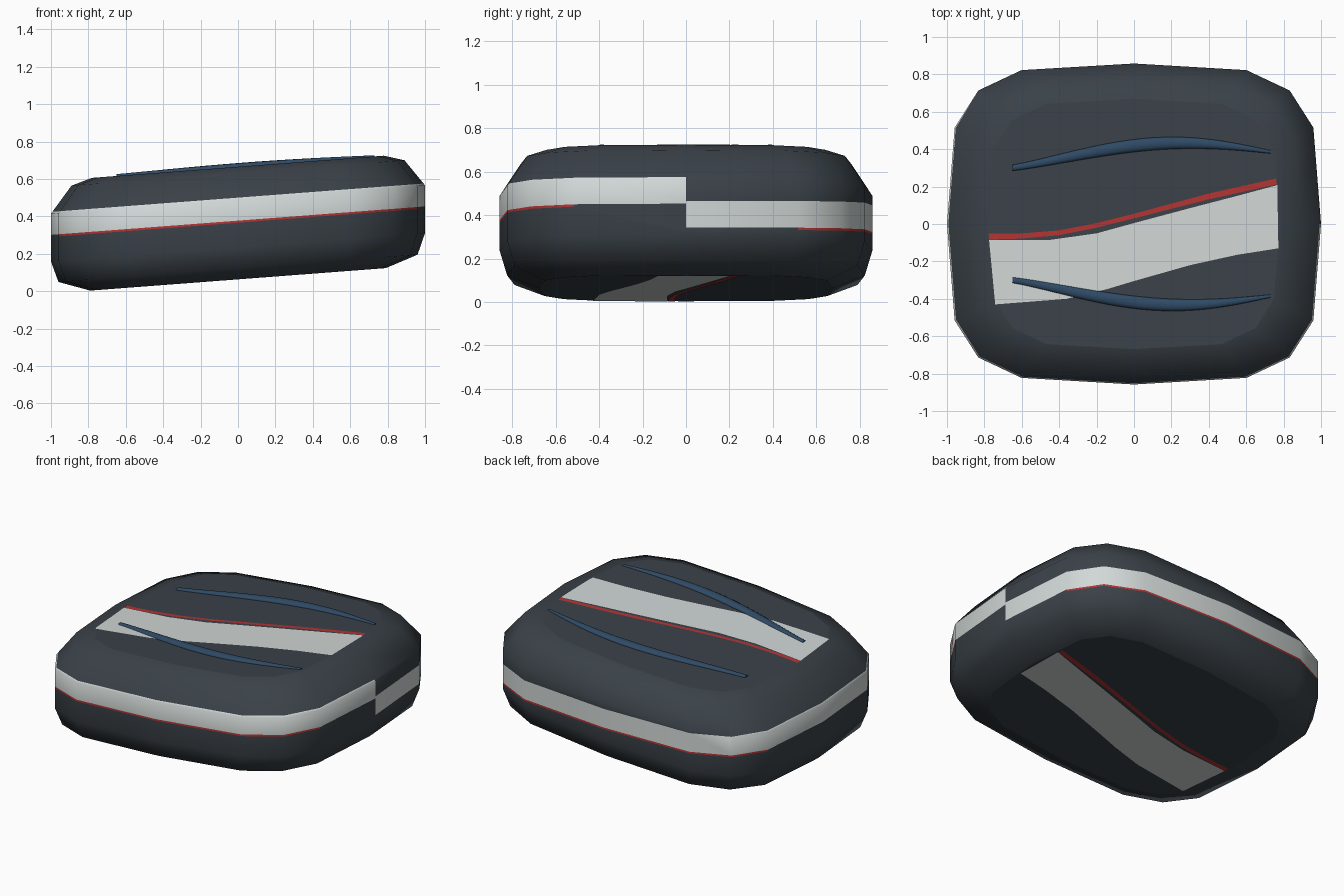
import bpy, bmesh
from math import sin, cos, pi, copysign
from mathutils import Vector

cube = bpy.data.objects.get("Cube")
if cube:
    bpy.data.objects.remove(cube)

SLOPE = 0.076          # the body rises toward +x
TOP, BOTTOM = 0.665, 0.063


def material(name, rgb, rough=0.6):
    m = bpy.data.materials.new(name)
    m.use_nodes = True
    col = (*rgb, 1)
    m.diffuse_color = col
    node = m.node_tree.nodes["Principled BSDF"]
    node.inputs["Base Color"].default_value = col
    node.inputs["Roughness"].default_value = rough
    return m


DARK = material("charcoal", (0.042, 0.053, 0.064))
LIGHT = material("pale grey", (0.64, 0.69, 0.68))
RED = material("red", (0.46, 0.035, 0.035))
BLUE = material("navy blue", (0.028, 0.068, 0.13))


def finish(bm, name, mats):
    """Shear the mesh along the slope and make an object of it."""
    bmesh.ops.recalc_face_normals(bm, faces=bm.faces[:])
    for v in bm.verts:
        v.co.z += SLOPE * v.co.x
    me = bpy.data.meshes.new(name)
    bm.to_mesh(me)
    bm.free()
    for m in mats:
        me.materials.append(m)
    ob = bpy.data.objects.new(name, me)
    bpy.context.collection.objects.link(ob)
    return ob


def loft(bm, rings):
    """Skin closed rings of points and cap both ends."""
    loops = [[bm.verts.new(p) for p in ring] for ring in rings]
    n = len(loops[0])
    for a, b in zip(loops, loops[1:]):
        for i in range(n):
            j = (i + 1) % n
            bm.faces.new((a[i], a[j], b[j], b[i])).smooth = True
    bm.faces.new(loops[0][::-1])
    bm.faces.new(loops[-1])


def spow(v, p):
    return copysign(abs(v) ** p, v) if abs(v) > 1e-6 else 0.0


# Body: stacked superellipse rings
SIDES = 16
outline = [(spow(cos(2 * pi * i / SIDES), 0.53),
            0.858 * spow(sin(2 * pi * i / SIDES), 0.53)) for i in range(SIDES)]
profile = [(0.79, BOTTOM), (0.96, 0.122), (1, 0.235),
           (1, 0.49), (0.89, 0.632), (0.78, TOP)]
bm = bmesh.new()
loft(bm, [[(x * s, y * s, z) for x, y in outline] for s, z in profile])

# Side band: level on the front half, drifting down on the back half
BAND_TOP, BAND_LOW, RED_LOW = 0.5, 0.377, 0.366
DRIFT = 0.055


def band_height(p):
    return p.z if p.y < 0 else p.z + DRIFT * (p.x + 1)


for half in (-1, 1):
    tilt = DRIFT if half > 0 else 0
    for h in (BAND_TOP, BAND_LOW, RED_LOW):
        faces = [f for f in bm.faces if f.calc_center_median().y * half > 0.01
                 and abs(f.normal.z) < 0.99 and len(f.verts) < 10]
        geom = set(faces)
        for f in faces:
            geom.update(f.verts)
            geom.update(f.edges)
        bmesh.ops.bisect_plane(bm, geom=list(geom), dist=1e-5,
                               plane_co=(0, 0, h - tilt),
                               plane_no=Vector((tilt, 0, 1)).normalized())
bm.normal_update()
for f in bm.faces:
    h = band_height(f.calc_center_median())
    if BAND_LOW < h < BAND_TOP:
        f.material_index = 1
    elif RED_LOW < h < BAND_LOW:
        f.material_index = 2 if abs(f.normal.x) < 0.95 else 0
finish(bm, "body", [DARK, LIGHT, RED])


# Painted sweeps on the top and underside, as thin plates
def plate(name, low, high, z, mat):
    bm = bmesh.new()
    vs = [bm.verts.new((x, y, z)) for x, y in low + high[::-1]]
    n = len(low)
    for i in range(n - 1):
        bm.faces.new((vs[i], vs[i + 1], vs[-2 - i], vs[-1 - i]))
    bmesh.ops.solidify(bm, geom=bm.faces[:], thickness=0.002)
    finish(bm, name, [mat])


sweep_low = [(-0.742, -0.43), (-0.36, -0.4), (-0.15, -0.35), (0, -0.305),
             (0.3, -0.22), (0.55, -0.165), (0.772, -0.13)]
sweep_high = [(-0.775, -0.085), (-0.45, -0.085), (-0.2, -0.05), (0, 0.005),
              (0.3, 0.085), (0.55, 0.15), (0.766, 0.208)]
red_low = [(-0.775, -0.083), (-0.6, -0.078), (-0.4, -0.06), (-0.2, -0.02),
           (0, 0.03), (0.4, 0.132), (0.764, 0.212)]
red_high = [(-0.777, -0.05), (-0.6, -0.05), (-0.4, -0.034), (-0.2, 0.005),
            (0, 0.055), (0.4, 0.163), (0.76, 0.243)]
for side, z in (("top", TOP + 0.002), ("underside", BOTTOM - 0.002)):
    plate(side + "_pale_sweep", sweep_low, sweep_high, z, LIGHT)
    plate(side + "_red_line", red_low, red_high, z, RED)


# Curved tapering ridges on the top, mirrored across the middle
def ridge(name, side):
    rings = []
    steps = 24
    for k in range(steps + 1):
        t = k / steps
        x = -0.65 + 1.38 * t
        y = 0.3 + 0.085 * t + 0.082 * sin(pi * t ** 1.2)
        swell = sin(pi * t ** 1.1)
        width = 0.016 - 0.008 * t + 0.022 * swell
        height = 0.01 - 0.004 * t + 0.012 * swell
        rings.append([(x, side * (y + width * cos(2 * pi * i / 12)),
                       TOP + height * sin(2 * pi * i / 12)) for i in range(12)])
    bm = bmesh.new()
    loft(bm, rings)
    finish(bm, name, [BLUE])


ridge("left_ridge", 1)
ridge("right_ridge", -1)
